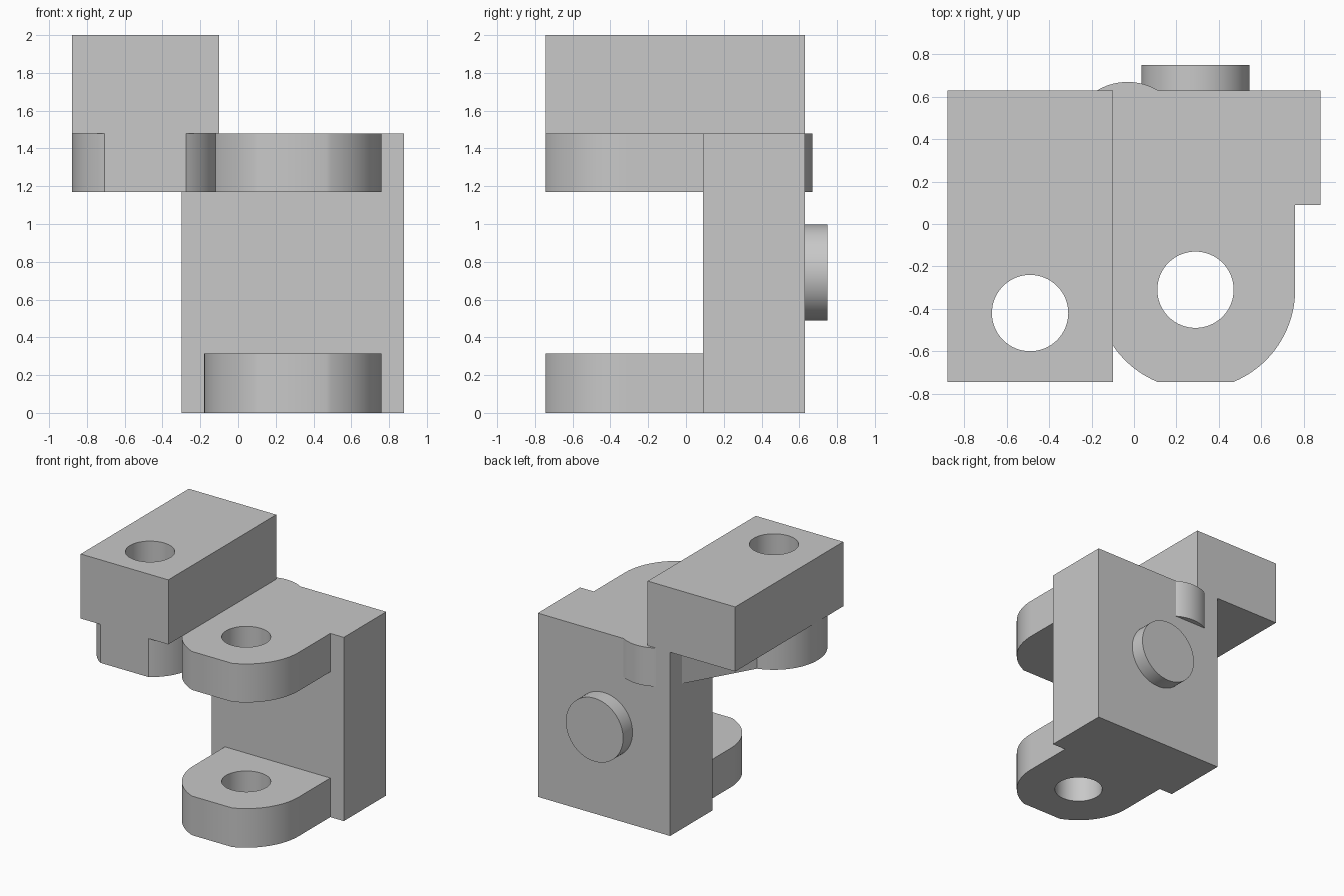
import bpy, bmesh, math
from mathutils import Matrix

old = bpy.data.objects.get("Cube")
if old:
    bpy.data.objects.remove(old, do_unlink=True)

grey = bpy.data.materials.new("plain grey")
grey.use_nodes = True
COLOUR = (0.58, 0.58, 0.58, 1)
grey.diffuse_color = COLOUR
grey.node_tree.nodes["Principled BSDF"].inputs["Base Color"].default_value = COLOUR

FRONT, FACE, BACK = -0.745, 0.09, 0.63   # depths of lug tips, plate face, plate back
DECK, SHELF = 1.48, 1.17                 # top and underside of the upper lugs
PIVOT = (0.29, -0.31)                    # hinge pin
POST = (-0.49, -0.42)                    # offset pin
HEEL = (-0.03, 0.39)                     # rear end of the diagonal arm
BORE = (0.29, 0.743)                     # through bore in x, z


def arc(centre, r, start, end, n=32):
    """Points on an arc, angles in radians."""
    return [(centre[0] + r * math.cos(start + (end - start) * i / n),
             centre[1] + r * math.sin(start + (end - start) * i / n)) for i in range(n + 1)]


def prism(name, outline, low, high, along_y=False):
    """Extrude an outline; along_y reads it as x, z and extrudes in depth."""
    bm = bmesh.new()
    face = bm.faces.new([bm.verts.new((a, b, low)) for a, b in outline])
    new = bmesh.ops.extrude_face_region(bm, geom=[face])["geom"]
    top = [v for v in new if isinstance(v, bmesh.types.BMVert)]
    bmesh.ops.translate(bm, verts=top, vec=(0, 0, high - low))
    if along_y:
        bm.transform(Matrix(((1, 0, 0, 0), (0, 0, 1, 0), (0, 1, 0, 0), (0, 0, 0, 1))))
    bmesh.ops.recalc_face_normals(bm, faces=bm.faces)
    mesh = bpy.data.meshes.new(name)
    bm.to_mesh(mesh)
    bm.free()
    mesh.materials.append(grey)
    obj = bpy.data.objects.new(name, mesh)
    bpy.context.collection.objects.link(obj)
    return obj


def box(name, x0, x1, y0, y1, z0, z1):
    return prism(name, [(x0, y0), (x1, y0), (x1, y1), (x0, y1)], z0, z1)


def disc(name, centre, r, low, high, along_y=False, sides=64, turn=0.0):
    return prism(name, arc(centre, r, turn, turn + math.tau, sides)[:-1], low, high, along_y)


def combine(body, tool, operation):
    mod = body.modifiers.new(operation, 'BOOLEAN')
    mod.operation, mod.solver, mod.object = operation, 'EXACT', tool
    bpy.context.view_layer.objects.active = body
    bpy.ops.object.modifier_apply(modifier=mod.name)
    bpy.data.objects.remove(tool, do_unlink=True)


def flat_nose(centre, r):
    """Left and right halves of a round nose cut flat at the front."""
    cut = math.asin((centre[1] - FRONT) / r)
    return arc(centre, r, math.pi, math.pi + cut, 20) + arc(centre, r, math.tau - cut, math.tau, 20)


# Upright plate
body = box("hinge_bracket", -0.30, 0.88, FACE, BACK, 0, DECK)

# Pair of hinge lugs
lug = [(-0.18, 0.35)] + flat_nose(PIVOT, 0.47) + [(0.76, 0.35)]
for name, low, high in (("lower_lug", 0, 0.315), ("upper_lug", SHELF, DECK)):
    combine(body, prism(name, lug, low, high), 'UNION')

# Diagonal arm from the plate to the offset pin
slope = math.atan2(HEEL[1] - POST[1], HEEL[0] - POST[0])
quarter = math.pi / 2
arm = arc(HEEL, 0.28, slope - quarter, slope + quarter) + arc(POST, 0.28, slope + quarter, slope + 3 * quarter)
combine(body, prism("diagonal_arm", arm, SHELF, DECK), 'UNION')

# Round pad under the top block
pad = flat_nose(POST, 0.39) + arc(POST, 0.39, 0, math.pi, 40)[1:-1]
combine(body, prism("offset_pad", pad, SHELF, DECK), 'UNION')

# Top block and rear boss
combine(body, box("top_block", -0.88, -0.10, FRONT, BACK, DECK, 2), 'UNION')
combine(body, disc("rear_boss", BORE, 0.255, 0.5, 0.75, True), 'UNION')

# Pin holes, through bore and hexagonal nut pocket
for cutter in (disc("hinge_hole", PIVOT, 0.18, -0.1, 1.6),
               disc("offset_hole", POST, 0.18, 1, 2.1),
               disc("through_bore", BORE, 0.203, 0, 0.9, True),
               disc("nut_pocket", BORE, 0.373, 0, 0.46, True, 6, math.pi / 6)):
    combine(body, cutter, 'DIFFERENCE')

# Smooth the round walls, keep the edges sharp
bpy.ops.object.select_all(action='DESELECT')
body.select_set(True)
bpy.context.view_layer.objects.active = body
bpy.ops.object.shade_smooth_by_angle(angle=math.radians(25))
